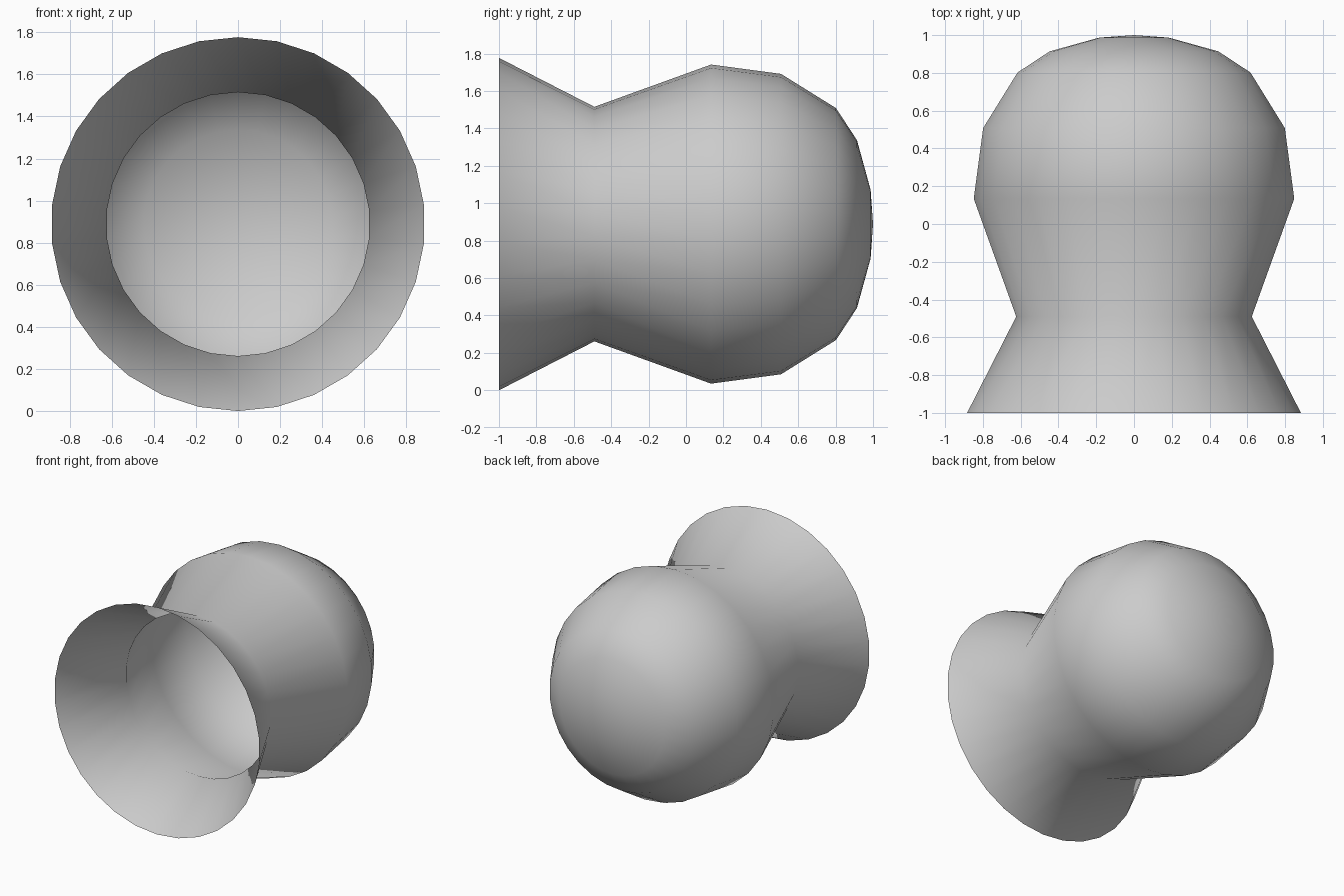
import bpy, bmesh
from math import sin, cos, tau

if "Cube" in bpy.data.objects:
    bpy.data.objects.remove(bpy.data.objects["Cube"])

SEGMENTS = 30
AXIS_Z = 0.8885

# profile (y, radius) from the flared mouth to the last ring before the pole
PROFILE = [(-1.0, 0.8885), (-0.49, 0.627), (0.134, 0.853), (0.508, 0.803),
           (0.802, 0.62), (0.914, 0.449), (0.987, 0.184)]

# bulb with flared open mouth: single shell turned about the y axis
bm = bmesh.new()
rings = [[bm.verts.new((r * sin(tau * i / SEGMENTS), y, AXIS_Z + r * cos(tau * i / SEGMENTS)))
          for i in range(SEGMENTS)] for y, r in PROFILE]
pole = bm.verts.new((0, 1.0, AXIS_Z))

for i in range(SEGMENTS):
    j = (i + 1) % SEGMENTS
    for a, b in zip(rings, rings[1:]):
        bm.faces.new((a[i], b[i], b[j], a[j]))
    bm.faces.new((rings[-1][i], pole, rings[-1][j]))

bm.normal_update()
# make the shell face outwards
if sum(f.normal.dot(f.calc_center_median() - pole.co.lerp(rings[0][0].co, 0)) for f in bm.faces) < 0:
    pass
top = max(bm.faces, key=lambda f: f.calc_center_median().y)
if top.normal.y < 0:
    bmesh.ops.reverse_faces(bm, faces=bm.faces[:])
for f in bm.faces:
    f.smooth = True

mesh = bpy.data.meshes.new("flared_bulb")
bm.to_mesh(mesh)
bm.free()
bpy.context.collection.objects.link(bpy.data.objects.new("flared_bulb", mesh))
